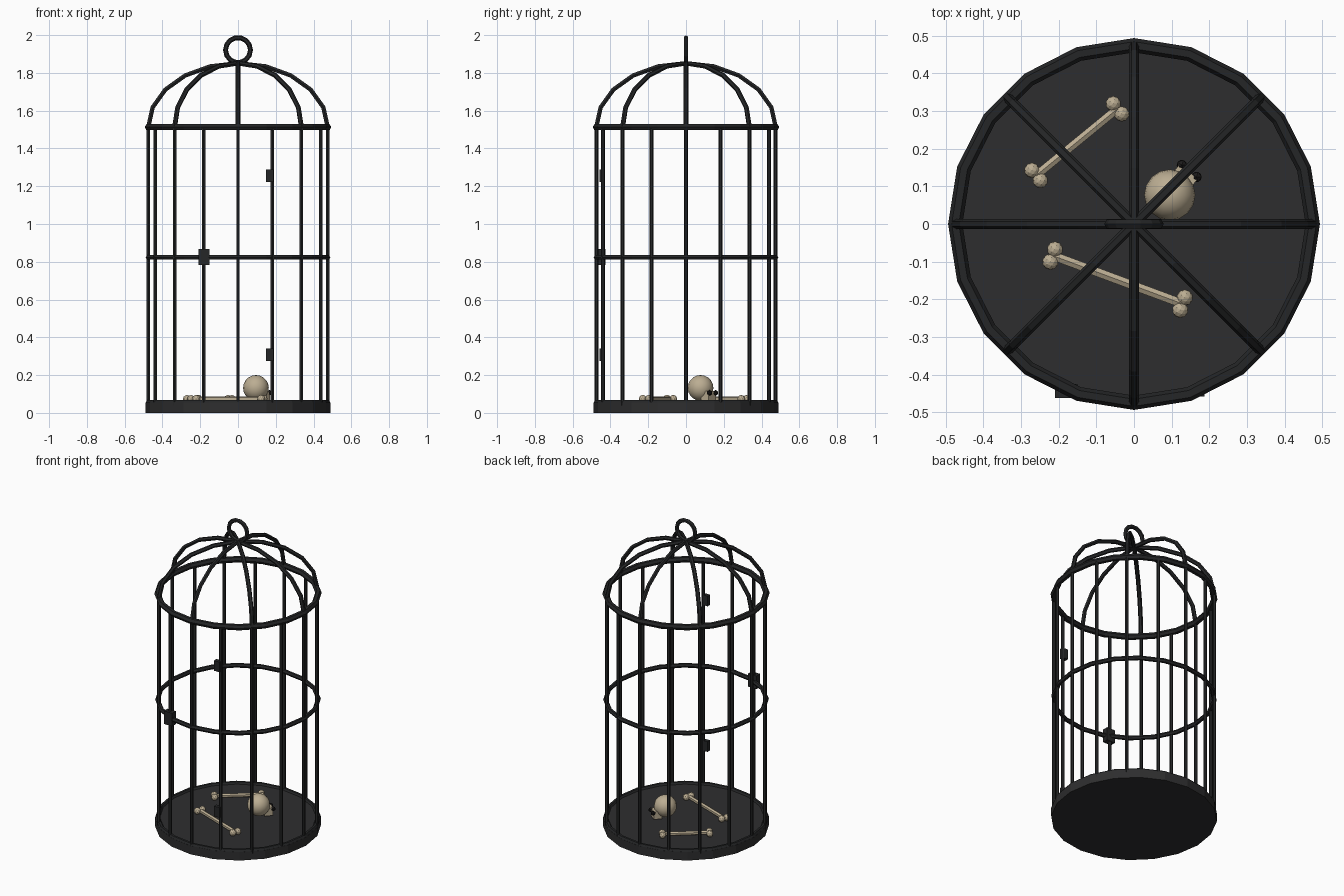
import bpy, math
from mathutils import Vector

if "Cube" in bpy.data.objects:
    bpy.data.objects.remove(bpy.data.objects["Cube"])


def material(name, rgb):
    m = bpy.data.materials.new(name)
    m.diffuse_color = (*rgb, 1)
    m.use_nodes = True
    m.node_tree.nodes["Principled BSDF"].inputs["Base Color"].default_value = m.diffuse_color
    return m


IRON = material("black_iron", (0.018, 0.019, 0.020))
FLOOR = material("dark_floor", (0.027, 0.027, 0.028))
BONE = material("old_bone", (0.50, 0.42, 0.29))
SOCKET = material("socket_black", (0.012, 0.011, 0.011))

R = 0.475          # radius of the bar circle
FLOOR_Z = 0.055
HOOP_Z = 1.513


def finish(name, mat, smooth=False):
    o = bpy.context.object
    o.name = name
    o.data.materials.clear()
    o.data.materials.append(mat)
    if smooth:
        bpy.ops.object.shade_smooth_by_angle(angle=math.radians(60))
    return o


def rod(name, a, b, r, mat, sides=6):
    a, b = Vector(a), Vector(b)
    d = b - a
    bpy.ops.mesh.primitive_cylinder_add(
        vertices=sides, radius=r, depth=d.length, location=(a + b) / 2,
        rotation=d.to_track_quat('Z', 'Y').to_euler())
    return finish(name, mat)


def hoop(name, z, major, minor, segs=20, rot=(0, 0, 0)):
    bpy.ops.mesh.primitive_torus_add(
        major_radius=major, minor_radius=minor, major_segments=segs,
        minor_segments=6, location=(0, 0, z), rotation=rot)
    return finish(name, IRON)


def box(name, loc, size, mat, rz=0):
    bpy.ops.mesh.primitive_cube_add(size=1, location=loc, rotation=(0, 0, rz))
    bpy.context.object.scale = size
    return finish(name, mat)


def ball(name, loc, r, mat, sub=1, smooth=False):
    bpy.ops.mesh.primitive_ico_sphere_add(subdivisions=sub, radius=r, location=loc)
    return finish(name, mat, smooth)


# Base plate, turned so that a corner lies on each axis
bpy.ops.mesh.primitive_cylinder_add(vertices=20, radius=0.49, depth=FLOOR_Z,
                                    location=(0, 0, FLOOR_Z / 2))
finish("base_plate", FLOOR)

# Hoops and hanging ring
hoop("bottom_hoop", FLOOR_Z, R, 0.014)
hoop("middle_hoop", 0.823, R, 0.014)
hoop("top_hoop", HOOP_Z, R, 0.019)
hoop("hanging_ring", 1.921, 0.066, 0.0132, 14, (math.pi / 2, 0, 0))

# Upright bars
for i in range(16):
    a = math.tau * i / 16
    x, y = R * math.cos(a), R * math.sin(a)
    rod("bar", (x, y, 0.04), (x, y, HOOP_Z), 0.0105, IRON)

# Curved dome ribs
for i in range(8):
    a = math.tau * i / 8
    cu = bpy.data.curves.new("dome_rib", 'CURVE')
    cu.dimensions = '3D'
    cu.bevel_depth = 0.0132
    cu.bevel_resolution = 1
    cu.use_fill_caps = True
    sp = cu.splines.new('POLY')
    sp.points.add(5)
    for k, p in enumerate(sp.points):
        t = math.pi / 2 * k / 5
        r = R * math.cos(t)
        p.co = (r * math.cos(a), r * math.sin(a),
                HOOP_Z + 0.338 * math.sin(t), 1)
    o = bpy.data.objects.new("dome_rib", cu)
    bpy.context.collection.objects.link(o)
    bpy.ops.object.select_all(action='DESELECT')
    o.select_set(True)
    bpy.context.view_layer.objects.active = o
    bpy.ops.object.convert(target='MESH')
    o = finish("dome_rib", IRON)
    for f in o.data.polygons:
        f.use_smooth = False

# Door latch and hinges
box("door_latch", (-0.18, -0.444, 0.825), (0.06, 0.038, 0.085), IRON)
for z in (0.308, 1.256):
    box("door_hinge", (0.167, -0.445, z), (0.04, 0.026, 0.066), IRON)

# Skull facing the back right corner
ang = math.radians(51)
face = Vector((math.cos(ang), math.sin(ang), 0))
side = Vector((face.y, -face.x, 0))
centre = Vector((0.095, 0.077, 0.132))
bpy.ops.mesh.primitive_uv_sphere_add(segments=16, ring_count=10, radius=0.068,
                                     location=centre)
finish("skull", BONE, True)
box("skull_jaw", centre + face * 0.054 + Vector((0, 0, -0.041)),
    (0.052, 0.062, 0.05), BONE, ang)
for s in (-1, 1):
    ball("eye_socket", centre + face * 0.082 + side * 0.025 * s
         + Vector((0, 0, -0.026)), 0.0155, SOCKET)


# Loose bones on the floor
def long_bone(a, b, r, knob):
    a, b = Vector((*a, 0.074)), Vector((*b, 0.074))
    d = (b - a).normalized()
    n = Vector((-d.y, d.x, 0))
    rod("bone_shaft", a, b, r, BONE)
    for end in (a, b):
        for s in (-1, 1):
            ball("bone_knob", end + n * 0.0175 * s, knob, BONE, 2)


long_bone((-0.26, 0.129), (-0.044, 0.306), 0.0125, 0.0205)
long_bone((-0.216, -0.084), (0.129, -0.212), 0.0135, 0.0215)
